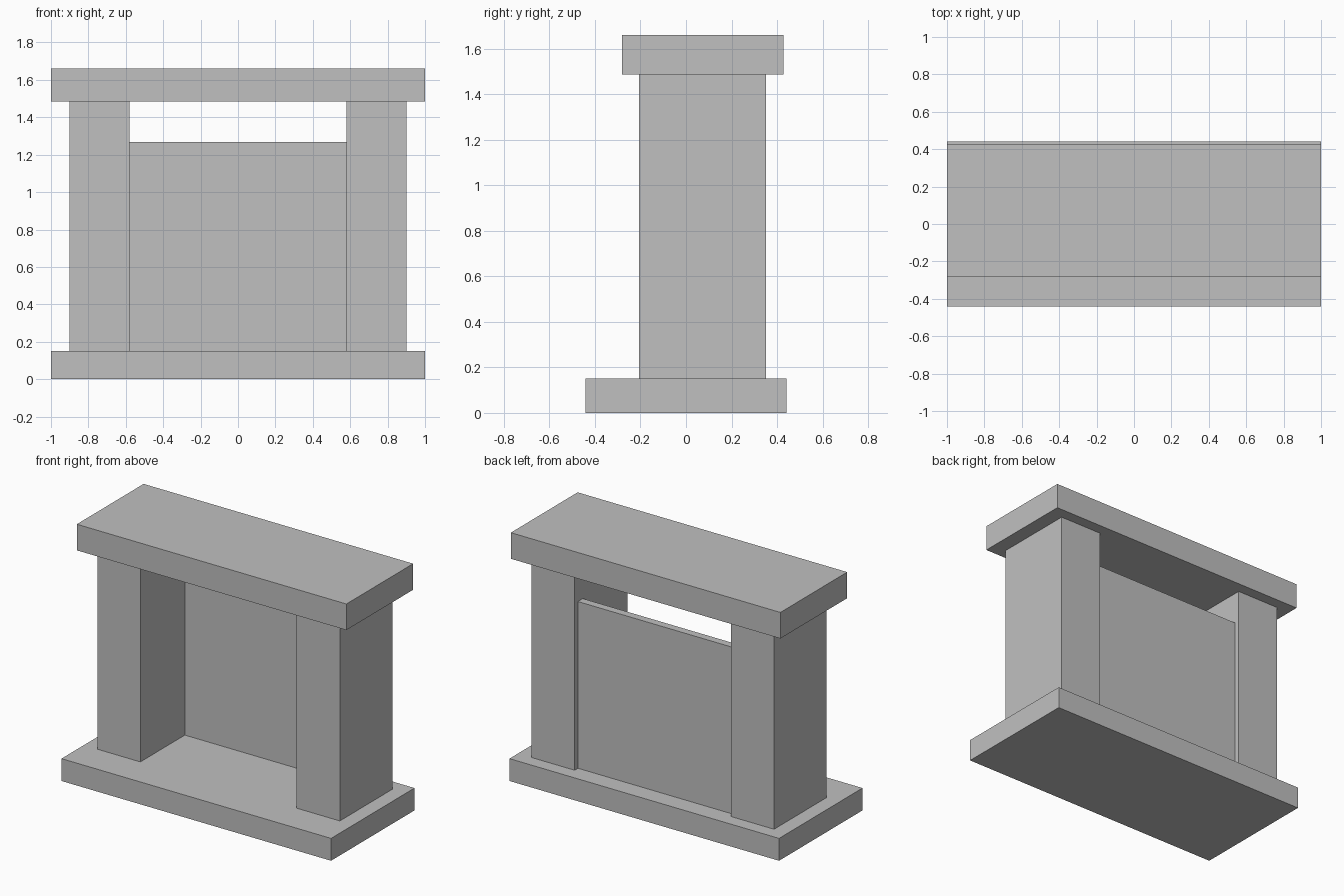
import bpy

# Remove the default cube
cube = bpy.data.objects.get("Cube")
if cube:
    bpy.data.objects.remove(cube, do_unlink=True)

# Single stone colour
GREY = (0.53, 0.53, 0.53, 1.0)
stone = bpy.data.materials.new("light_grey_stone")
stone.use_nodes = True
stone.diffuse_color = GREY
for node in stone.node_tree.nodes:
    if node.type == "BSDF_PRINCIPLED":
        node.inputs["Base Color"].default_value = GREY


def block(name, x, y, z):
    """Box spanning the (low, high) range on each axis."""
    spans = (x, y, z)
    bpy.ops.mesh.primitive_cube_add(size=1)
    obj = bpy.context.object
    obj.name = obj.data.name = name
    obj.location = [(low + high) / 2 for low, high in spans]
    obj.scale = [high - low for low, high in spans]
    bpy.ops.object.transform_apply(location=True, rotation=False, scale=True)
    obj.data.materials.append(stone)
    return obj


base_top, mantel_bottom = 0.15, 1.485

# Hearth slab and mantel shelf
block("hearth_base", (-1, 1), (-0.442, 0.442), (0, base_top))
block("mantel_shelf", (-1, 1), (-0.28, 0.428), (mantel_bottom, 1.66))

# Matching side pillars
for side, x in (("left", (0.58, 0.9)), ("right", (-0.9, -0.58))):
    block(side + "_pillar", x, (-0.206, 0.352), (base_top, mantel_bottom))

# Thin back panel, set in from the rear and stopping short of the mantel
block("back_panel", (-0.58, 0.58), (0.265, 0.317), (base_top, 1.268))
